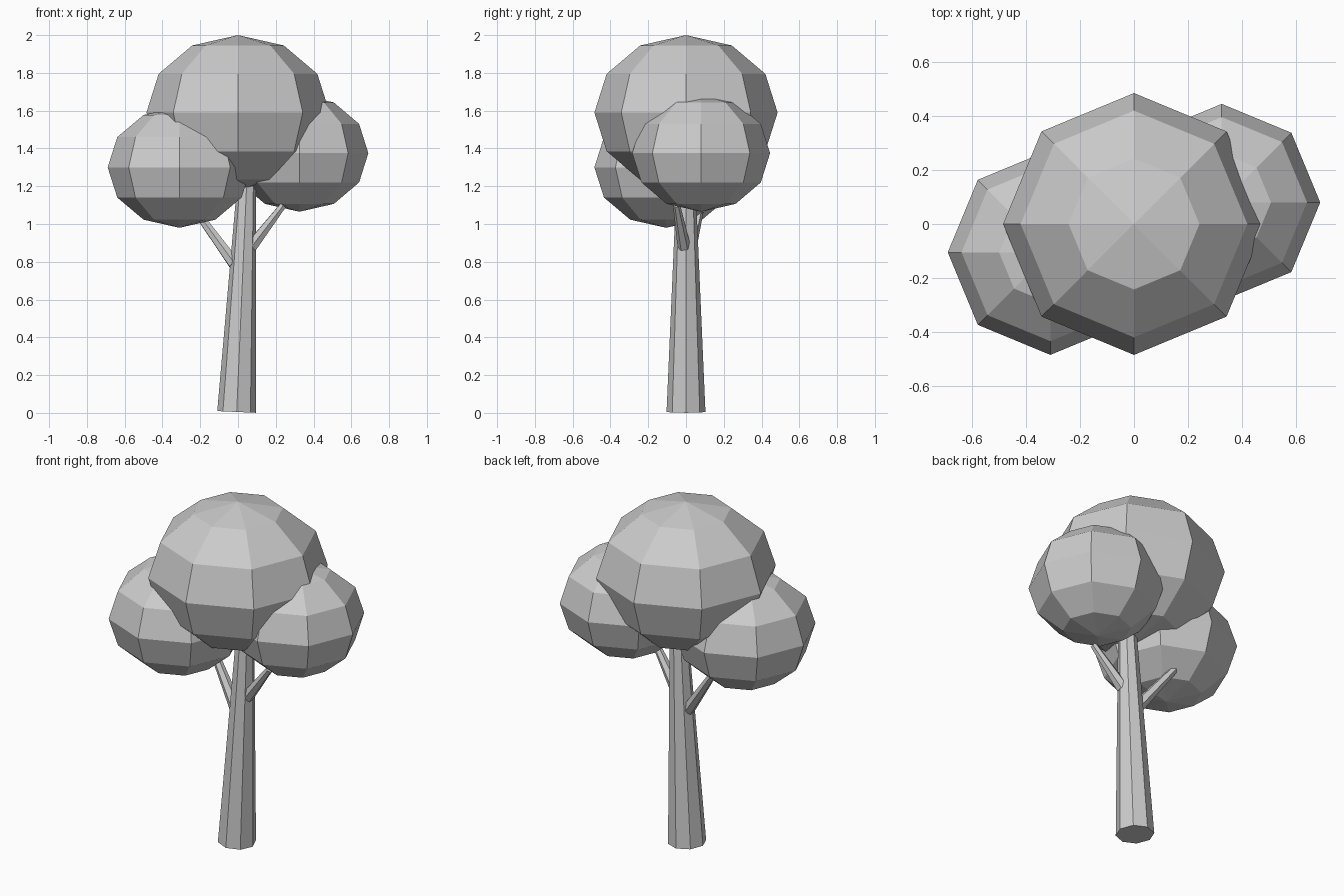
import bpy
import bmesh
from mathutils import Vector, Matrix

cube = bpy.data.objects.get("Cube")
if cube:
    bpy.data.objects.remove(cube, do_unlink=True)

# Single plain grey for the whole tree
grey = bpy.data.materials.new("plain_grey")
grey.use_nodes = True
grey.diffuse_color = (0.6, 0.6, 0.6, 1)
grey.node_tree.nodes["Principled BSDF"].inputs["Base Color"].default_value = (0.6, 0.6, 0.6, 1)


def add_object(name, bm):
    mesh = bpy.data.meshes.new(name)
    bm.to_mesh(mesh)
    bm.free()
    mesh.materials.append(grey)
    obj = bpy.data.objects.new(name, mesh)
    bpy.context.collection.objects.link(obj)
    return obj


def limb(name, start, end, r_start, r_end, sides):
    """Tapered, capped prism from start to end."""
    start, end = Vector(start), Vector(end)
    axis = end - start
    turn = Vector((0, 0, 1)).rotation_difference(axis).to_matrix().to_4x4()
    bm = bmesh.new()
    bmesh.ops.create_cone(bm, cap_ends=True, segments=sides,
                          radius1=r_start, radius2=r_end, depth=axis.length,
                          matrix=Matrix.Translation((start + end) / 2) @ turn)
    return add_object(name, bm)


def foliage(name, centre, radius, half_height):
    """Low-poly leaf ball, slightly flattened."""
    bm = bmesh.new()
    bmesh.ops.create_uvsphere(
        bm, u_segments=8, v_segments=6, radius=1,
        matrix=Matrix.Translation(centre) @ Matrix.Diagonal((radius, radius, half_height, 1)))
    return add_object(name, bm)


# Leaning trunk
limb("trunk", (-0.007, 0, 0.005), (0.054, 0, 1.4), 0.103, 0.042, 8)

# Branches
limb("left_branch", (0.07, -0.01, 0.88), (0.24, -0.05, 1.1), 0.035, 0.019, 6)
limb("right_branch", (-0.02, 0.005, 0.79), (-0.245, 0.08, 1.1), 0.035, 0.019, 6)

# Leaf crown
foliage("main_foliage", (0, 0, 1.59), 0.485, 0.41)
foliage("left_foliage", (0.325, 0.08, 1.375), 0.365, 0.31)
foliage("right_foliage", (-0.31, -0.105, 1.3), 0.38, 0.32)
